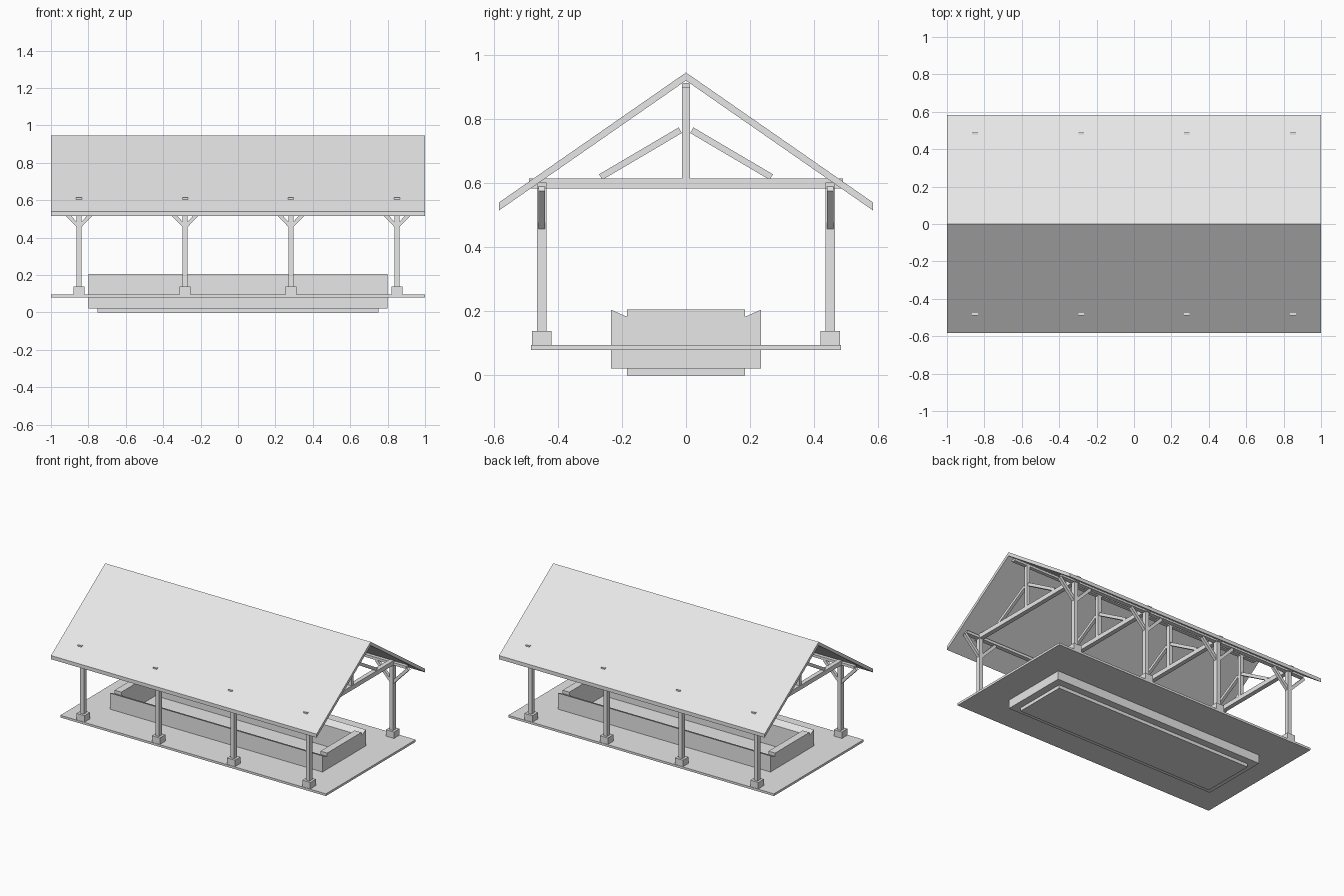
import bpy
import bmesh
from mathutils import Vector

cube = bpy.data.objects.get("Cube")
if cube:
    bpy.data.objects.remove(cube, do_unlink=True)

grey = bpy.data.materials.new("plain_grey")
grey.use_nodes = True
grey.diffuse_color = (0.8, 0.8, 0.8, 1)
grey.node_tree.nodes["Principled BSDF"].inputs["Base Color"].default_value = (0.8, 0.8, 0.8, 1)


def prism(name, profile, axis, start, end):
    """Extrude a closed profile along x (profile in y, z), y (x, z) or z (x, y)."""
    place = {"x": lambda a, b, t: (t, a, b),
             "y": lambda a, b, t: (a, t, b),
             "z": lambda a, b, t: (a, b, t)}[axis]
    bm = bmesh.new()
    face = bm.faces.new([bm.verts.new(place(a, b, start)) for a, b in profile])
    ext = bmesh.ops.extrude_face_region(bm, geom=[face])
    moved = [v for v in ext["geom"] if isinstance(v, bmesh.types.BMVert)]
    bmesh.ops.translate(bm, verts=moved, vec=Vector(place(0, 0, end - start)))
    bmesh.ops.recalc_face_normals(bm, faces=bm.faces)
    mesh = bpy.data.meshes.new(name)
    bm.to_mesh(mesh)
    bm.free()
    mesh.materials.append(grey)
    obj = bpy.data.objects.new(name, mesh)
    bpy.context.collection.objects.link(obj)
    return obj


def box(name, x0, x1, y0, y1, z0, z1):
    return prism(name, [(x0, y0), (x1, y0), (x1, y1), (x0, y1)], "z", z0, z1)


def bar(name, a, b, thick, axis, start, end):
    """Straight timber between two profile points, cut square at its ends."""
    a, b = Vector(a), Vector(b)
    side = (b - a).normalized().orthogonal() * thick / 2
    return prism(name, [a + side, b + side, b - side, a - side], axis, start, end)


# Main dimensions
SLAB_LOW, SLAB_TOP, SLAB_Y = 0.08, 0.095, 0.483
POST_Y, POST_W = 0.45, 0.015
TIE_LOW, TIE_TOP = 0.584, 0.614
BASIN_X, BASIN_Y, INNER_X, INNER_Y = 0.8, 0.234, 0.75, 0.184
BASIN_LOW, BASIN_TOP = 0.022, 0.205
frames = [-0.85, -0.283, 0.283, 0.85]

# Gable roof
EAVE, APEX, DROP = 0.583, 0.945, 0.025
EAVE_Z = 0.54
prism("roof", [(-EAVE, EAVE_Z), (0, APEX), (EAVE, EAVE_Z),
               (EAVE, EAVE_Z - DROP), (0, APEX - DROP), (-EAVE, EAVE_Z - DROP)],
      "x", -1, 1)
box("ridge_beam", -0.96, 0.96, -0.0125, 0.0125, 0.897, 0.912)

# Paving around the basin
for s in (-1, 1):
    box("paving_side", -1, 1, *sorted((s * INNER_Y, s * SLAB_Y)), SLAB_LOW, SLAB_TOP)
    box("paving_end", *sorted((s * INNER_X, s)), -INNER_Y, INNER_Y, SLAB_LOW, SLAB_TOP)

# Basin: long walls with tops sloping inward, plain end walls, floor
for s in (-1, 1):
    prism("basin_long_wall", [(s * INNER_Y, BASIN_LOW), (s * BASIN_Y, BASIN_LOW),
                              (s * BASIN_Y, BASIN_TOP), (s * INNER_Y, 0.183)],
          "x", -BASIN_X, BASIN_X)
    box("basin_end_wall", *sorted((s * INNER_X, s * BASIN_X)),
        -INNER_Y, INNER_Y, BASIN_LOW, BASIN_TOP)
box("basin_floor", -INNER_X, INNER_X, -INNER_Y, INNER_Y, 0, 0.04)

# Wall plates along both eaves
for s in (-1, 1):
    box("wall_plate", -0.96, 0.96, s * POST_Y - POST_W, s * POST_Y + POST_W,
        TIE_LOW, TIE_TOP - 0.012)

# Timber frames
for x in frames:
    box("tie_beam", x - POST_W, x + POST_W, -0.49, 0.49, TIE_LOW, TIE_TOP)
    box("king_post", x - 0.0125, x + 0.0125, -0.0125, 0.0125, TIE_TOP, 0.9)
    for s in (-1, 1):
        y = s * POST_Y
        bar("truss_strut", (s * 0.018, 0.765), (s * 0.266, 0.619), 0.02,
            "x", x - 0.01, x + 0.01)
        box("post", x - 0.014, x + 0.014, y - POST_W, y + POST_W, 0.13, TIE_LOW)
        box("post_base", x - 0.03, x + 0.03, y - 0.03, y + 0.03, SLAB_TOP, 0.139)
        for d in (-1, 1):
            bar("post_brace", (x + d * 0.005, 0.462), (x + d * 0.12, 0.582), 0.02,
                "y", y - 0.01, y + 0.01)
